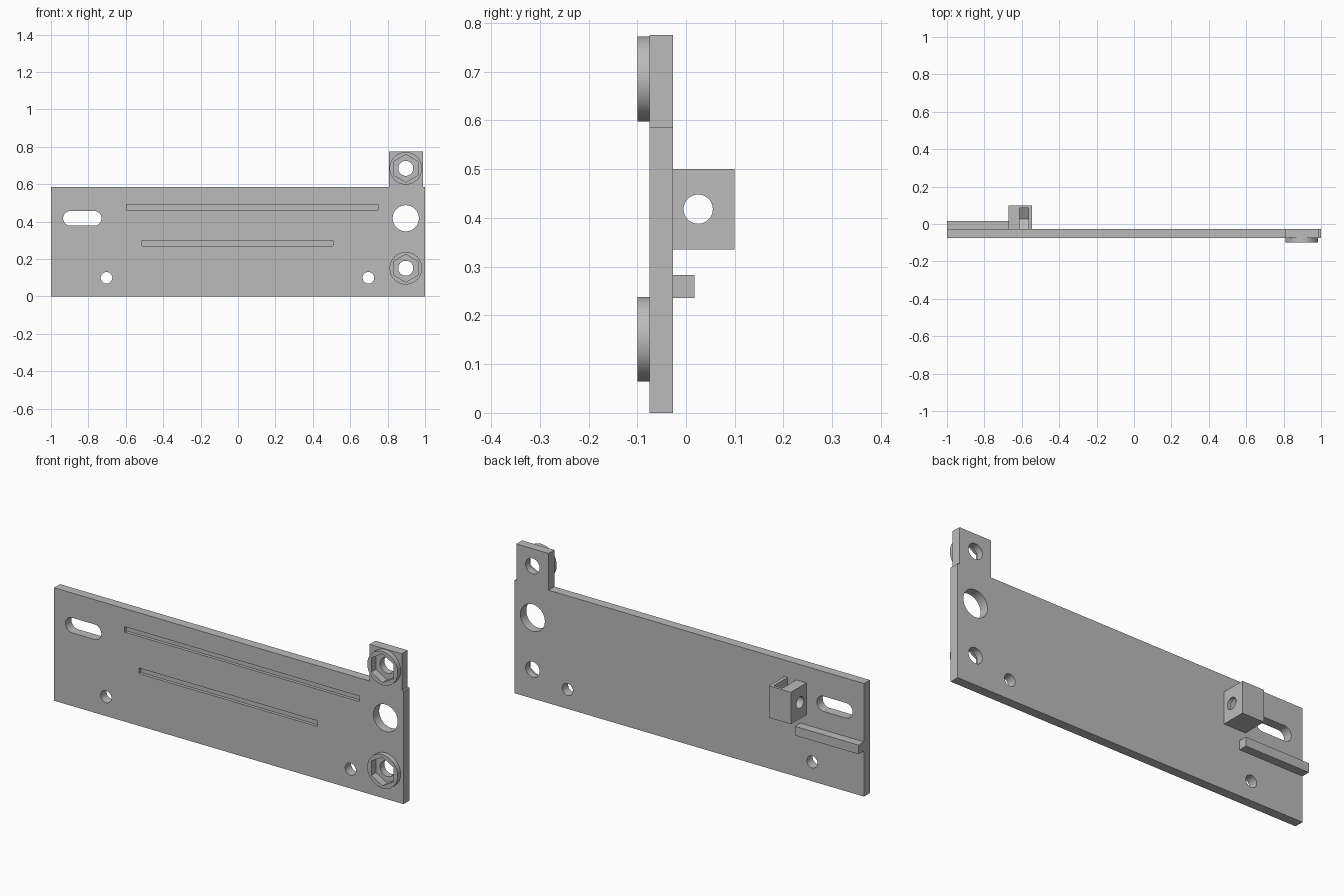
import bpy, bmesh, math
from mathutils import Vector

if "Cube" in bpy.data.objects:
    bpy.data.objects.remove(bpy.data.objects["Cube"])

grey = bpy.data.materials.new("light grey")
grey.diffuse_color = (0.5, 0.5, 0.5, 1)
grey.use_nodes = True
grey.node_tree.nodes["Principled BSDF"].inputs["Base Color"].default_value = grey.diffuse_color


def prism(name, pts, axis, a, b):
    """Extrude a 2D outline from a to b; (x, z) outline along Y or (y, z) along X."""
    place = (lambda p, d: (p[0], d, p[1])) if axis == 'Y' else (lambda p, d: (d, p[0], p[1]))
    bm = bmesh.new()
    face = bm.faces.new([bm.verts.new(place(p, a)) for p in pts])
    ext = bmesh.ops.extrude_face_region(bm, geom=[face])
    shift = Vector((0, b - a, 0)) if axis == 'Y' else Vector((b - a, 0, 0))
    bmesh.ops.translate(bm, vec=shift,
                        verts=[v for v in ext['geom'] if isinstance(v, bmesh.types.BMVert)])
    bmesh.ops.recalc_face_normals(bm, faces=bm.faces)
    me = bpy.data.meshes.new(name)
    bm.to_mesh(me)
    bm.free()
    me.materials.append(grey)
    ob = bpy.data.objects.new(name, me)
    bpy.context.collection.objects.link(ob)
    return ob


def ngon(u, v, r, n=48):
    # First vertex points up, so a hexagon has upright flats at the sides
    return [(u + r * math.sin(2 * math.pi * i / n), v + r * math.cos(2 * math.pi * i / n))
            for i in range(n)]


def rect(u0, u1, v0, v1):
    return [(u0, v0), (u1, v0), (u1, v1), (u0, v1)]


def slot(u0, u1, v, r, n=20):
    right = [math.pi * i / n - math.pi / 2 for i in range(n + 1)]
    return ([(u1 - r + r * math.cos(t), v + r * math.sin(t)) for t in right] +
            [(u0 + r - r * math.cos(t), v - r * math.sin(t)) for t in right])


def cut(ob, pts, axis, a, b):
    cutter = prism("cutter", pts, axis, a, b)
    cutter.hide_render = True
    mod = ob.modifiers.new("cut", 'BOOLEAN')
    mod.operation = 'DIFFERENCE'
    mod.solver = 'EXACT'
    mod.object = cutter
    bpy.context.view_layer.objects.active = ob
    bpy.ops.object.modifier_apply(modifier=mod.name)
    bpy.data.objects.remove(cutter, do_unlink=True)


FRONT, BACK = -0.075, -0.027
BOLT_X, BOLTS = 0.897, (0.151, 0.685)

# Mounting plate with raised tab
plate = prism("plate", [(-1, 0), (1, 0), (1, 0.585), (0.99, 0.585), (0.99, 0.775),
                        (0.806, 0.775), (0.806, 0.585), (-1, 0.585)], 'Y', FRONT, BACK)
for x, z, r in ((BOLT_X, 0.418, 0.07), (-0.703, 0.1, 0.031), (0.697, 0.1, 0.031)):
    cut(plate, ngon(x, z, r), 'Y', -0.2, 0.2)
cut(plate, slot(-0.935, -0.73, 0.418, 0.039), 'Y', -0.2, 0.2)

# Shallow grooves on the front
for x0, x1, z0, z1 in ((-0.597, 0.748, 0.463, 0.491), (-0.514, 0.508, 0.27, 0.299)):
    cut(plate, rect(x0, x1, z0, z1), 'Y', -0.2, FRONT + 0.016)

# Round bosses with hexagonal nut recesses and bolt holes
parts = [plate]
for label, z in zip(("lower_boss", "upper_boss"), BOLTS):
    boss = prism(label, ngon(BOLT_X, z, 0.087, 64), 'Y', -0.1, FRONT)
    for ob in (plate, boss):
        cut(ob, ngon(BOLT_X, z, 0.074, 6), 'Y', -0.2, -0.062)
    cut(plate, ngon(BOLT_X, z, 0.04), 'Y', -0.2, 0.2)
    parts.append(boss)

# Screw block on the back: cross hole and a nut pocket open at the top
block = prism("screw_block", rect(BACK, 0.1, 0.335, 0.5), 'X', -0.67, -0.545)
pocket = [(-0.031, 0.6), (-0.031, 0.386), (0.027, 0.353), (0.085, 0.386), (0.085, 0.6)]
cut(block, pocket, 'X', -0.612, -0.563)
cut(block, ngon(0.025, 0.418, 0.03), 'X', -0.8, -0.4)

# Guide rail on the back
rail = prism("guide_rail", rect(BACK, 0.017, 0.236, 0.283), 'X', -1, -0.635)
parts += [block, rail]

# Smooth round walls, keep edges sharp
bpy.ops.object.select_all(action='DESELECT')
for ob in parts:
    ob.select_set(True)
bpy.context.view_layer.objects.active = plate
bpy.ops.object.shade_smooth_by_angle(angle=math.radians(30))
